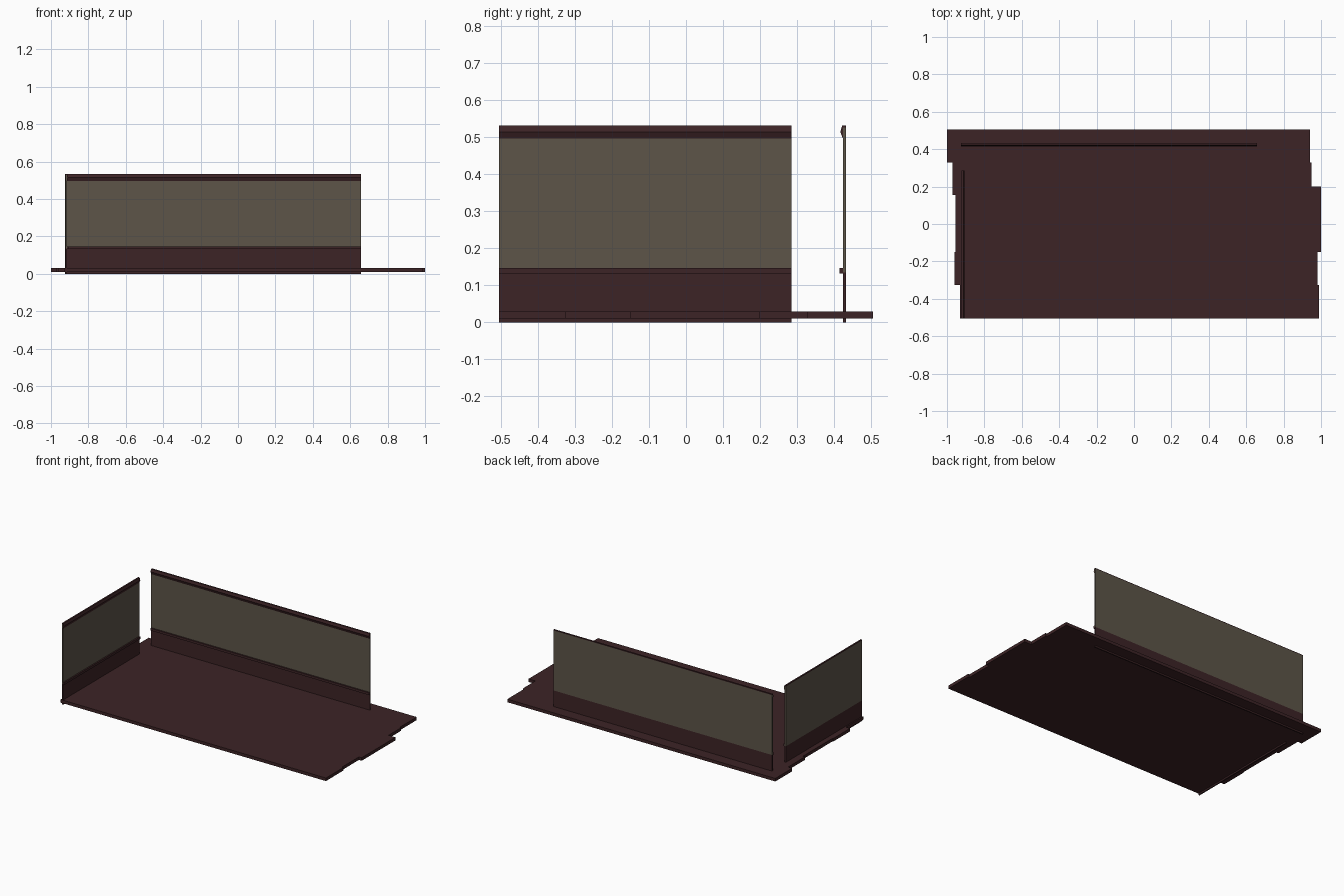
import bpy, bmesh, math
from mathutils import Matrix

cube = bpy.data.objects.get("Cube")
if cube:
    bpy.data.objects.remove(cube, do_unlink=True)


def material(name, rgb):
    m = bpy.data.materials.new(name)
    m.use_nodes = True
    m.diffuse_color = (*rgb, 1)
    bsdf = m.node_tree.nodes["Principled BSDF"]
    bsdf.inputs["Base Color"].default_value = (*rgb, 1)
    bsdf.inputs["Roughness"].default_value = 0.8
    return m


WOOD = material("dark_wood", (0.046, 0.017, 0.019))
PLASTER = material("olive_plaster", (0.110, 0.091, 0.066))


def extrude(name, profile, start, end, mat, place=Matrix()):
    """Sweep a (y, z) profile along x from start to end."""
    bm = bmesh.new()
    face = bm.faces.new([bm.verts.new((start, y, z)) for y, z in profile])
    swept = bmesh.ops.extrude_face_region(bm, geom=[face])
    verts = [g for g in swept["geom"] if isinstance(g, bmesh.types.BMVert)]
    bmesh.ops.translate(bm, verts=verts, vec=(end - start, 0, 0))
    bmesh.ops.recalc_face_normals(bm, faces=bm.faces)
    bm.transform(place)
    mesh = bpy.data.meshes.new(name)
    bm.to_mesh(mesh)
    bm.free()
    mesh.materials.append(mat)
    ob = bpy.data.objects.new(name, mesh)
    bpy.context.collection.objects.link(ob)
    return ob


def box(y0, y1, z0, z1):
    return [(y0, z0), (y1, z0), (y1, z1), (y0, z1)]


# Floor boards with uneven ends: back edge, front edge, left end, right end
boards = [
    (0.505, 0.33, -1.0, 0.94),
    (0.33, 0.20, -0.97, 0.95),
    (0.20, 0.155, -0.97, 1.0),
    (0.155, -0.15, -0.955, 1.0),
    (-0.15, -0.325, -0.96, 0.98),
    (-0.325, -0.505, -0.93, 0.99),
]
for i, (back, front, x0, x1) in enumerate(boards):
    extrude(f"floor_board_{i + 1}", box(front, back, 0.01, 0.03), x0, x1, WOOD)


def wall(name, start, end, place):
    """Panelled wall facing -y before placing, its front face on y = 0."""
    t = 0.008
    # Wainscot, plaster sheet, chair rail and crown moulding
    parts = {
        "wainscot": (box(0, t, 0, 0.135), WOOD),
        "plaster": (box(0, t, 0.135, 0.527), PLASTER),
        "chair_rail": (box(-0.009, 0, 0.132, 0.147), WOOD),
        "crown": ([(0, 0.497), (-0.007, 0.515), (-0.002, 0.532), (t, 0.532),
                   (t, 0.527), (0, 0.527)], WOOD),
    }
    for part, (profile, mat) in parts.items():
        extrude(f"{name}_{part}", profile, start, end, mat, place)


# Long wall at the back, short wall at the side
wall("back_wall", -0.925, 0.657, Matrix.Translation((0, 0.424, 0)))
wall("side_wall", -0.505, 0.285,
     Matrix.Translation((-0.914, 0, 0)) @ Matrix.Rotation(math.pi / 2, 4, "Z"))
